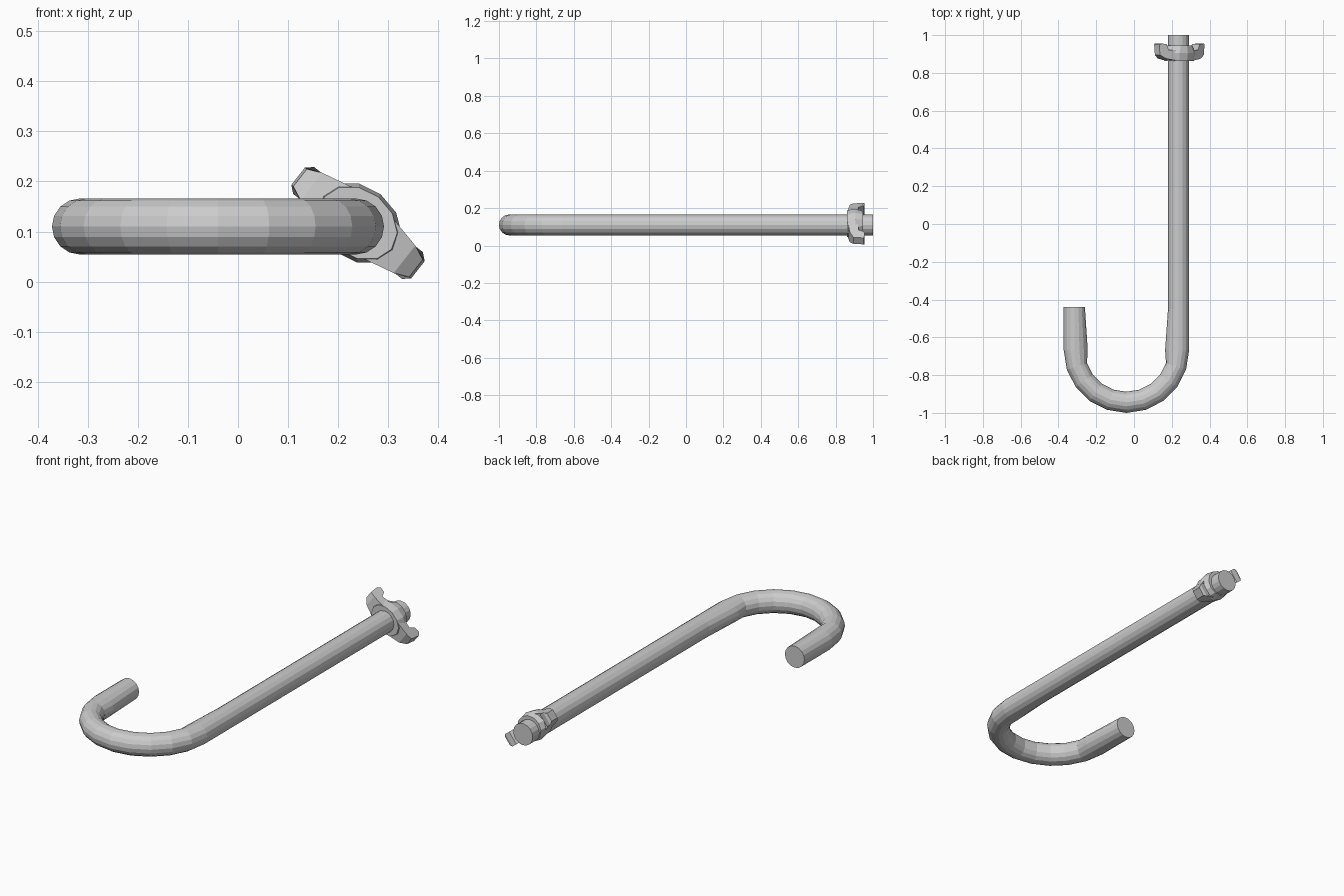
import bpy, bmesh
from math import sin, cos, pi, radians
from mathutils import Vector, Matrix

if "Cube" in bpy.data.objects:
    bpy.data.objects.remove(bpy.data.objects["Cube"])

ROD_X, ROD_Z, R = 0.236, 0.11, 0.056
BEND_X, BEND_Y, BEND_R = -0.04, -0.668, 0.276
SIDES, STEPS = 16, 10


def finish(bm, name):
    bmesh.ops.recalc_face_normals(bm, faces=bm.faces)
    mesh = bpy.data.meshes.new(name)
    bm.to_mesh(mesh)
    bm.free()
    obj = bpy.data.objects.new(name, mesh)
    bpy.context.collection.objects.link(obj)
    return obj


def loft(bm, rings):
    """Skin a list of equal-length point rings and cap both ends."""
    rows = [[bm.verts.new(p) for p in ring] for ring in rings]
    n = len(rows[0])
    for a, b in zip(rows, rows[1:]):
        for i in range(n):
            bm.faces.new((a[i], a[(i + 1) % n], b[(i + 1) % n], b[i]))
    bm.faces.new(rows[0])
    bm.faces.new(rows[-1])


# Hooked rod: path entries are (centre x, centre y, outward angle, inner stretch)
path = [(ROD_X, 1.0, 0, 1), (ROD_X, -0.45, 0, 1)]
for i in range(STEPS + 1):
    a = -pi * i / STEPS
    stretch = 1.27 if i in (0, STEPS) else 1.0   # flattened inside of the bend
    path.append((BEND_X + BEND_R * cos(a), BEND_Y + BEND_R * sin(a), a, stretch))
path.append((BEND_X - BEND_R, -0.44, -pi, 1))

rings = []
for x, y, a, stretch in path:
    ring = []
    for k in range(SIDES):
        t = 2 * pi * k / SIDES
        out = R * cos(t) * (stretch if cos(t) < 0 else 1)
        ring.append((x + out * cos(a), y + out * sin(a), ROD_Z + R * sin(t)))
    rings.append(ring)
bm = bmesh.new()
loft(bm, rings)
finish(bm, "hooked_rod")

# Wing nut frame: local x along the wings, local y along the rod, local z across
nut_frame = Matrix.Translation((0.24, 0, 0.117)) @ Matrix.Rotation(radians(38), 4, 'Y')

# Nut body: oval base rising into a rounder boss
bm = bmesh.new()
loft(bm, [[(u * cos(2 * pi * k / 12), y, v * sin(2 * pi * k / 12)) for k in range(12)]
          for y, u, v in ((0.862, 0.085, 0.066), (0.905, 0.095, 0.073), (0.945, 0.07, 0.066))])
finish(bm, "nut_body").matrix_world = nut_frame

# Wings: side profile (along wing, along rod), widened toward a chamfered tip
profile = [(0.05, 0.864, 0.05), (0.118, 0.876, 0.035), (0.147, 0.895, 0.022),
           (0.152, 0.95, 0.022), (0.138, 0.955, 0.034), (0.112, 0.952, 0.034),
           (0.098, 0.922, 0.034), (0.05, 0.92, 0.05)]
for side, name in ((1, "wing_right"), (-1, "wing_left")):
    bm = bmesh.new()
    loft(bm, [[(side * u, y, s * v) for u, y, v in profile] for s in (-1, 1)])
    finish(bm, name).matrix_world = nut_frame
